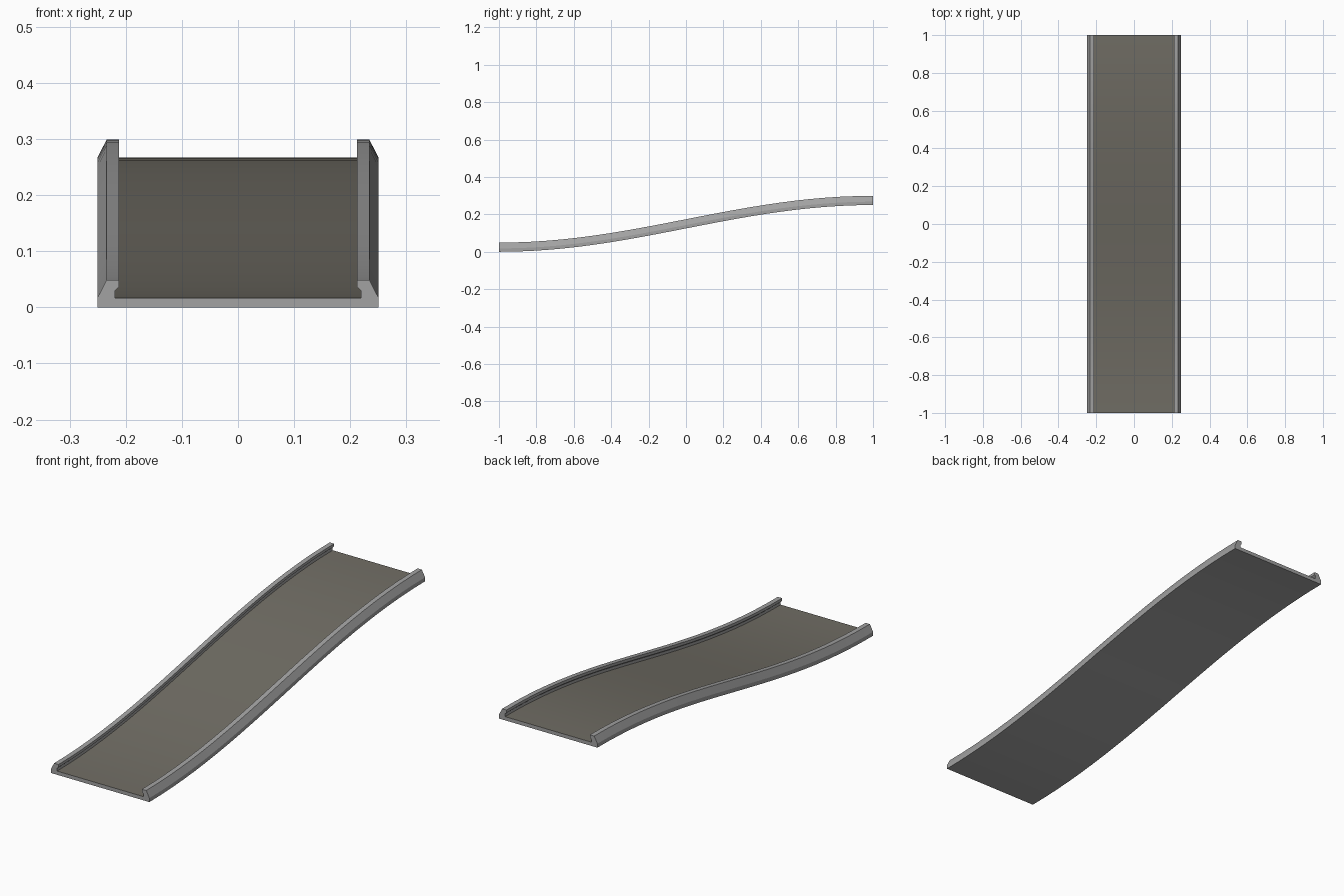
import bpy, math

if "Cube" in bpy.data.objects:
    bpy.data.objects.remove(bpy.data.objects["Cube"])

SEGMENTS = 24


def material(name, rgb):
    m = bpy.data.materials.new(name)
    m.diffuse_color = (*rgb, 1)
    m.use_nodes = True
    m.node_tree.nodes["Principled BSDF"].inputs["Base Color"].default_value = m.diffuse_color
    return m


grey = material("rail grey", (0.36, 0.36, 0.36))
deck = material("deck grey brown", (0.165, 0.155, 0.13))

# Half cross-section of the ramp, from the deck edge round to the underside
half = [(0.219, 0.017), (0.219, 0.030), (0.212, 0.036), (0.212, 0.049),
        (0.234, 0.049), (0.25, 0.018), (0.25, 0.0)]
profile = half + [(-x, z) for x, z in reversed(half)]
n = len(profile)

# Sweep the section along a gentle S-shaped rise
verts, faces = [], []
for i in range(SEGMENTS + 1):
    y = -1 + 2 * i / SEGMENTS
    rise = 0.125 * (1 + math.sin(y * math.pi / 2))
    verts += [(x, y, z + rise) for x, z in profile]
for i in range(SEGMENTS):
    for j in range(n):
        k = (j + 1) % n
        a, b = i * n, (i + 1) * n
        faces.append((a + j, b + j, b + k, a + k))

# End caps: left rail, right rail and floor strip, so each stays convex enough
h = len(half)
for base, flip in ((0, False), (SEGMENTS * n, True)):
    for cap in (list(range(h)), list(range(h, n)), [0, h - 1, h, n - 1]):
        ids = [base + c for c in cap]
        faces.append(ids[::-1] if flip else ids)

mesh = bpy.data.meshes.new("curved_ramp")
mesh.from_pydata(verts, [], faces)
mesh.materials.append(grey)
mesh.materials.append(deck)
ramp = bpy.data.objects.new("curved_ramp", mesh)
bpy.context.collection.objects.link(ramp)

# Consistent outward normals
bpy.context.view_layer.objects.active = ramp
ramp.select_set(True)
bpy.ops.object.mode_set(mode='EDIT')
bpy.ops.mesh.select_all(action='SELECT')
bpy.ops.mesh.normals_make_consistent(inside=False)
bpy.ops.object.mode_set(mode='OBJECT')

# The walking deck is the wide upward surface between the rails
for p in ramp.data.polygons:
    if p.normal.z > 0.8 and abs(p.center.x) < 0.1:
        p.material_index = 1
bpy.ops.object.shade_smooth_by_angle(angle=math.radians(20))
